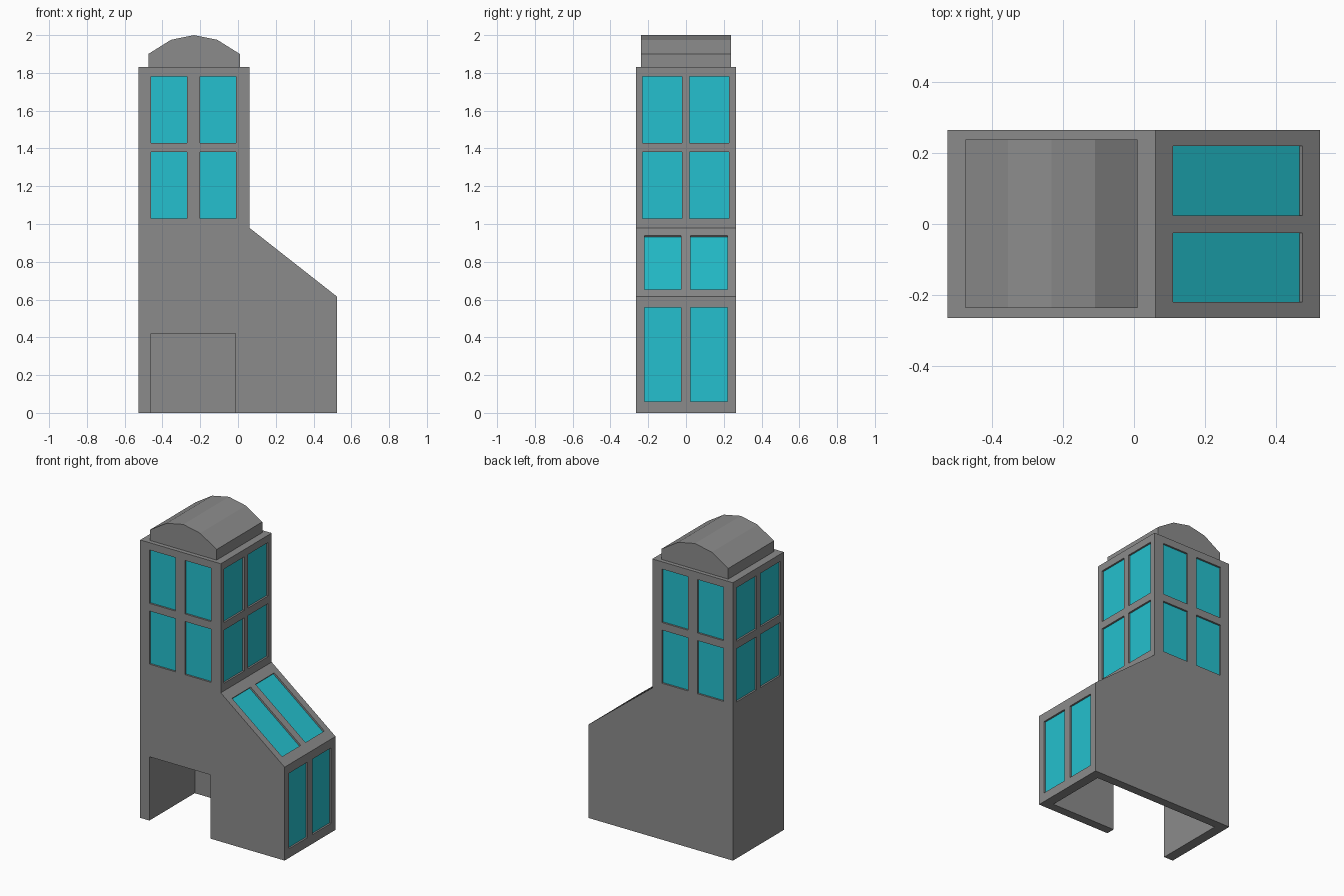
import bpy, bmesh
from mathutils import Vector as V

if "Cube" in bpy.data.objects:
    bpy.data.objects.remove(bpy.data.objects["Cube"])


def material(name, rgb):
    m = bpy.data.materials.new(name)
    m.diffuse_color = (*rgb, 1)
    m.use_nodes = True
    m.node_tree.nodes["Principled BSDF"].inputs["Base Color"].default_value = m.diffuse_color
    return m


GREY = material("grey wall", (0.26, 0.26, 0.26))
CYAN = material("cyan glass", (0.018, 0.53, 0.62))


def add_prism(bm, points, sweep):
    """Closed prism: polygon swept along a vector."""
    face = bm.faces.new([bm.verts.new(p) for p in points])
    ext = bmesh.ops.extrude_face_region(bm, geom=[face], use_keep_orig=True)
    verts = [e for e in ext["geom"] if isinstance(e, bmesh.types.BMVert)]
    bmesh.ops.translate(bm, verts=verts, vec=sweep)


def finish(bm, name, mat):
    bmesh.ops.recalc_face_normals(bm, faces=bm.faces[:])
    me = bpy.data.meshes.new(name)
    bm.to_mesh(me)
    bm.free()
    me.materials.append(mat)
    ob = bpy.data.objects.new(name, me)
    bpy.context.collection.objects.link(ob)
    return ob


def prism(name, points, sweep, mat=GREY):
    bm = bmesh.new()
    add_prism(bm, points, sweep)
    return finish(bm, name, mat)


def cut(target, cutter):
    mod = target.modifiers.new("cut", "BOOLEAN")
    mod.operation, mod.solver, mod.object = "DIFFERENCE", "EXACT", cutter
    cutter.hide_render = True
    bpy.context.view_layer.objects.active = target
    bpy.ops.object.modifier_apply(modifier=mod.name)
    bpy.data.objects.remove(cutter)


# Tower with sloped side wing
L, R, T, D = -0.527, 0.525, 0.06, 0.265
outline = [(L, 0), (R, 0), (R, 0.615), (T, 0.98), (T, 1.83), (L, 1.83)]
body = prism("tower_body", [(x, -D, z) for x, z in outline], V((0, 2 * D, 0)))

# Open room underneath with the doorway in the front
plan = [(-0.46, -0.4), (-0.013, -0.4), (-0.013, -0.207), (0.46, -0.207),
        (0.46, 0.207), (-0.46, 0.207)]
cut(body, prism("room_cutter", [(x, y, -0.1) for x, y in plan], V((0, 0, 0.52))))

# Windows: wall origin, across, up, outward, column ranges, row ranges
X, Y, Z = V((1, 0, 0)), V((0, 1, 0)), V((0, 0, 1))
up_slope = V((T - R, 0, 0.365)).normalized()
out_slope = V((0.365, 0, R - T)).normalized()
rows = [(1.03, 1.38), (1.43, 1.782)]
face_cols = [(-0.46, -0.27), (-0.20, -0.01)]
side_cols = [(-0.23, -0.02), (0.018, 0.228)]
wing_cols = [(-0.22, -0.026), (0.024, 0.22)]
walls = {
    "front": (V((0, -D, 0)), X, Z, -Y, face_cols, rows),
    "back": (V((0, D, 0)), X, Z, Y, face_cols, rows),
    "left": (V((L, 0, 0)), Y, Z, -X, side_cols, rows),
    "right": (V((T, 0, 0)), Y, Z, X, side_cols, rows),
    "slope": (V((R, 0, 0.615)), Y, up_slope, out_slope, wing_cols, [(0.0635, 0.527)]),
    "wing": (V((R, 0, 0)), Y, Z, X, wing_cols, [(0.06, 0.557)]),
}
for name, (o, u, v, n, cols, vrows) in walls.items():
    recess, panes = bmesh.new(), bmesh.new()
    for a, b in cols:
        for c, d in vrows:
            quad = [o + u * s + v * t - n * 0.016
                    for s, t in ((a, c), (b, c), (b, d), (a, d))]
            add_prism(recess, quad, n * 0.05)
            add_prism(panes, quad, n * 0.004)
    cut(body, finish(recess, "recess_cutter", GREY))
    finish(panes, name + "_windows", CYAN)

# Faceted barrel roof
roof = [(-0.475, 1.83), (-0.475, 1.9), (-0.355, 1.975), (-0.233, 2.0),
        (-0.11, 1.975), (0.01, 1.9), (0.01, 1.83)]
prism("barrel_roof", [(x, -0.237, z) for x, z in roof], V((0, 0.476, 0)))
